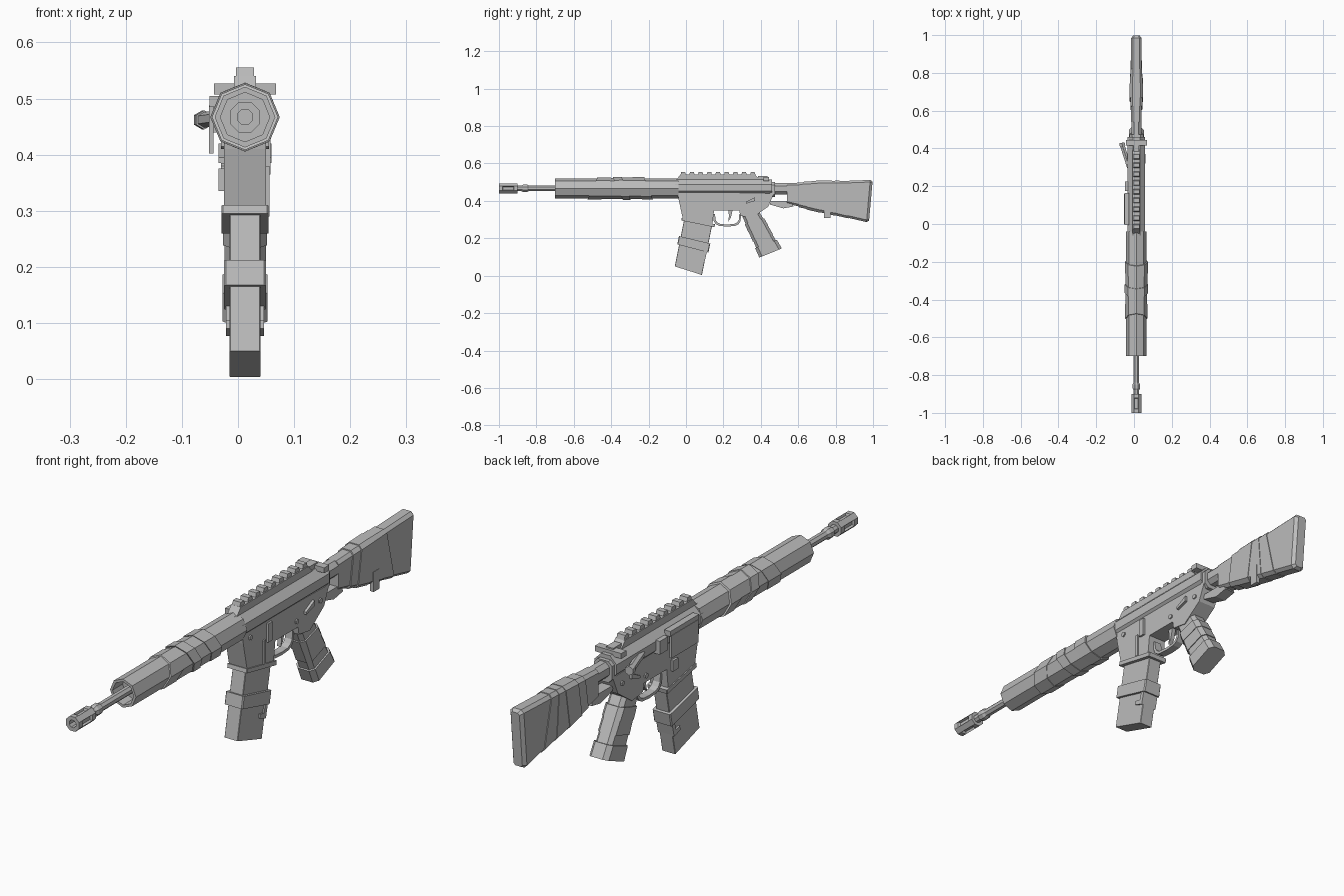
import bpy, bmesh, math
from mathutils import Vector

MID = .0125       # the long axis sits off centre because of the side knobs
BORE = .467       # height of the barrel axis
GUARD = .054      # handguard radius
MUZZLE = .027
BODY = .0375      # half width of the lower receiver
GRIP = .034
STOCK = .028
FLAT_TOP = .29    # chamfer that makes a regular octagon

cube = bpy.data.objects.get("Cube")
if cube:
    bpy.data.objects.remove(cube, do_unlink=True)

grey = bpy.data.materials.new("plain_grey")
grey.use_nodes = True
grey.diffuse_color = (.5, .5, .5, 1)
shader = grey.node_tree.nodes["Principled BSDF"]
shader.inputs["Base Color"].default_value = grey.diffuse_color


def finish(name, bm):
    bmesh.ops.recalc_face_normals(bm, faces=bm.faces)
    mesh = bpy.data.meshes.new(name)
    bm.to_mesh(mesh)
    bm.free()
    mesh.materials.append(grey)
    obj = bpy.data.objects.new(name, mesh)
    bpy.context.collection.objects.link(obj)
    return obj


def section(ya, za, yb, zb, half):
    """A cross-section spans from edge a to edge b and has a half width."""
    return Vector((ya, za)), Vector((yb, zb)), half


def ring(y, radius):
    return section(y, BORE + radius, y, BORE - radius, radius)


def outline(half, length, chamfer):
    """Eight (x, t) points: a chamfered box, or an octagon with a corner on top."""
    if chamfer is None:
        angles = [i * math.tau / 8 for i in range(8)]
        return [(half * math.sin(a), .5 - math.cos(a) / 2) for a in angles]
    inner = half * (1 - 2 * chamfer)
    cut = min((half - inner) / length, .4)
    side = [(inner, 0), (half, cut), (half, 1 - cut), (inner, 1)]
    return side + [(-x, t) for x, t in reversed(side)]


def loft(name, sections, chamfer=.2, edit=None):
    """Skin a chain of cross-sections and close both ends."""
    bm = bmesh.new()
    rings = []
    for a, b, half in sections:
        points = [(x, a.lerp(b, t)) for x, t in outline(half, (b - a).length, chamfer)]
        rings.append([bm.verts.new((MID + x, p.x, p.y)) for x, p in points])
    for low, high in zip(rings, rings[1:]):
        for i in range(len(low)):
            bm.faces.new((low[i - 1], low[i], high[i], high[i - 1]))
    bm.faces.new(rings[0])
    bm.faces.new(rings[-1])
    if edit:
        edit(bm)
    return finish(name, bm)


def slice_of(start, end, at, lean, grow):
    """A slanted, slightly enlarged cross-section part way from start to end."""
    a = start[0].lerp(end[0], at + lean)
    b = start[1].lerp(end[1], at - lean)
    out = (a - b).normalized() * grow
    return a + out, b - out, start[2] + grow


def wraps(name, start, end, cuts, grows, chamfer=.2):
    """Bands around a limb, one between each pair of neighbouring cuts."""
    for i, grow in enumerate(grows):
        ends = [slice_of(start, end, at, lean, grow) for at, lean in cuts[i:i + 2]]
        loft(f"{name}_{i + 1}", ends, chamfer)


def prism(name, profile, half, x=MID):
    """Extrude a side profile of (y, z) points across the width."""
    bm = bmesh.new()
    face = bm.faces.new([bm.verts.new((x - half, y, z)) for y, z in profile])
    new = bmesh.ops.extrude_face_region(bm, geom=[face])["geom"]
    moved = [v for v in new if isinstance(v, bmesh.types.BMVert)]
    bmesh.ops.translate(bm, verts=moved, vec=(half * 2, 0, 0))
    return finish(name, bm)


def box(name, centre, size):
    bm = bmesh.new()
    bmesh.ops.create_cube(bm, size=1)
    bmesh.ops.scale(bm, verts=bm.verts, vec=size)
    bmesh.ops.translate(bm, verts=bm.verts, vec=centre)
    return finish(name, bm)


def rod(name, start, end, radius):
    axis = Vector(end) - Vector(start)
    bm = bmesh.new()
    bmesh.ops.create_cone(bm, cap_ends=True, segments=6, radius1=radius, radius2=radius, depth=axis.length)
    obj = finish(name, bm)
    obj.location = Vector(start) + axis / 2
    obj.rotation_euler = axis.to_track_quat("Z", "Y").to_euler()
    return obj


def sink_slots(bm):
    """Sink a slot into the four upright and level faces of the muzzle's middle span."""
    bmesh.ops.recalc_face_normals(bm, faces=bm.faces)
    faces = [f for f in bm.faces if -.96 < f.calc_center_median().y < -.93
             and max(abs(f.normal.x), abs(f.normal.z)) > .9]
    bmesh.ops.inset_individual(bm, faces=faces, thickness=MUZZLE / 7, depth=-MUZZLE / 3)


# Muzzle and barrel
bore_hole = MUZZLE / 2
loft("muzzle", [ring(-.95, bore_hole), ring(-1, bore_hole), ring(-1, MUZZLE), ring(-.98, MUZZLE),
                ring(-.92, MUZZLE), ring(-.9, MUZZLE)], FLAT_TOP, sink_slots)
loft("barrel", [ring(-.91, .015), ring(-.6, .015)], FLAT_TOP)
loft("barrel_collar", [ring(-.88, .015), ring(-.87, .02), ring(-.85, .02), ring(-.84, .015)], FLAT_TOP)

# Handguard with hollow front and slanted wraps
hollow = GUARD - .01
loft("handguard", [ring(-.04, GUARD), ring(-.7, GUARD), ring(-.7, hollow), ring(-.64, hollow)], None)
wraps("handguard_wrap", ring(-.5, GUARD), ring(-.2, GUARD),
      [(0, .08), (.25, .08), (.45, -.08), (.6, -.07), (.8, -.08), (1, -.07)],
      [.005, .003, .008, .004, .007], None)

# Upper receiver with toothed rail
loft("upper_receiver", [section(y, .515, y, .425, .046) for y in (-.06, .46)], .3)
loft("receiver_rear", [section(y, .5, y, .42, BODY) for y in (.45, .475)])
prism("rail_base", [(-.055, .51), (-.03, .54), (.37, .54), (.4, .51)], .02)
for i in range(9):
    y = -.015 + i * .0465
    prism(f"rail_tooth_{i + 1}", [(y - .016, .535), (y - .01, .555), (y + .01, .555), (y + .016, .535)], .016)
box("charging_handle", (MID, .43, .517), (.11, .03, .02))
box("charging_stem", (MID, .41, .517), (.03, .05, .03))

# Right side fittings
box("port_cover", (-.048, .08, .445), (.008, .16, .085))
box("port_hinge", (-.038, .08, .495), (.025, .17, .02))
box("case_deflector", (-.036, .2, .465), (.025, .05, .05))
knob = Vector((-.06, .41, .462))
rod("forward_assist", (-.025, .3, BORE), knob, .014)
rod("forward_assist_cap", knob, knob + Vector((-.004, .02, 0)), .017)

# Magazine with strap, and the well around it
mag_top, mag_foot = section(-.01, .3, .14, .27, BODY - .01), section(-.06, .05, .085, .004, BODY - .01)
loft("magazine", [mag_top, mag_foot], .03)
wraps("well_lip", mag_top, mag_foot, [(-.03, 0), (.03, 0)], [.014], .03)
wraps("magazine_strap", mag_top, mag_foot, [(.36, 0), (.54, 0)], [.01], .05)
prism("strap_tail", [(.1, .15), (.09, .1), (.065, .105), (.063, .09), (.1, .077), (.117, .15)], BODY - .004)

# Lower receiver
prism("lower_receiver", [(-.045, .45), (-.04, .41), (-.015, .295), (.14, .265), (.15, .35), (.285, .35),
                         (.29, .32), (.355, .31), (.44, .37), (.47, .44)], BODY)
box("well_ridge", (.05, .08, .335), (.012, .013, .09))
box("bolt_catch", (.05, .11, .4), (.015, .025, .07))
box("magazine_button", (-.027, .11, .355), (.015, .03, .04))
for side, reach in (("left", BODY + .005), ("right", -BODY - .005)):
    prism(f"selector_{side}", [(.32, .385), (.37, .4), (.37, .42), (.32, .395)], .005, MID + reach)
    for place, y, z in (("front", 0, .42), ("middle", .275, .375), ("rear", .415, .4)):
        rod(f"{place}_pin_{side}", (MID, y, z), (MID + reach, y, z), .01)

# Trigger and its rounded guard
prism("trigger", [(.225, .355), (.25, .355), (.24, .31), (.225, .29), (.23, .32)], .008)


def guard_arc(width, drop):
    """Lower half of a squared-off oval."""
    angles = [math.pi * i / 8 for i in range(9)]
    return [(.22 + math.copysign(abs(math.cos(a)) ** .6, math.cos(a)) * width,
             .33 - math.sin(a) ** .6 * drop) for a in angles]


prism("trigger_guard", guard_arc(.075, .067) + guard_arc(.065, .056)[::-1], .015)

# Pistol grip with wraps and a flared foot
grip_top, grip_foot = section(.3, .32, .39, .345, GRIP), section(.375, .15, .48, .19, GRIP)
loft("grip", [slice_of(grip_top, grip_foot, at, 0, 0) for at in (-.15, 1)])
wraps("grip_wrap", grip_top, grip_foot, [(.25, 0), (.5, 0), (.8, 0)], [.005, .003])
wraps("grip_foot", grip_top, grip_foot, [(1, 0), (1.3, 0)], [.006])

# Stock with slanted wraps, hanging strap and butt pad
stock_front, stock_rear = section(.54, .495, .54, .385, STOCK), section(.985, .512, .965, .287, STOCK)
loft("stock", [stock_front, stock_rear, slice_of(stock_front, stock_rear, 1.03, 0, -.01)])
wraps("stock_wrap", stock_front, stock_rear,
      [(.17, .02), (.27, .02), (.44, .02), (.57, -.03), (.7, -.07)], [.004, .007, .005, .003])
box("stock_strap", (.04, .755, .345), (.014, .035, .075))
loft("buffer_tube", [section(y, .495, y, .435, MUZZLE) for y in (.46, .56)], FLAT_TOP)
prism("stock_tang", [(.445, .4), (.45, .38), (.52, .36), (.575, .37), (.56, .4)], .022)
